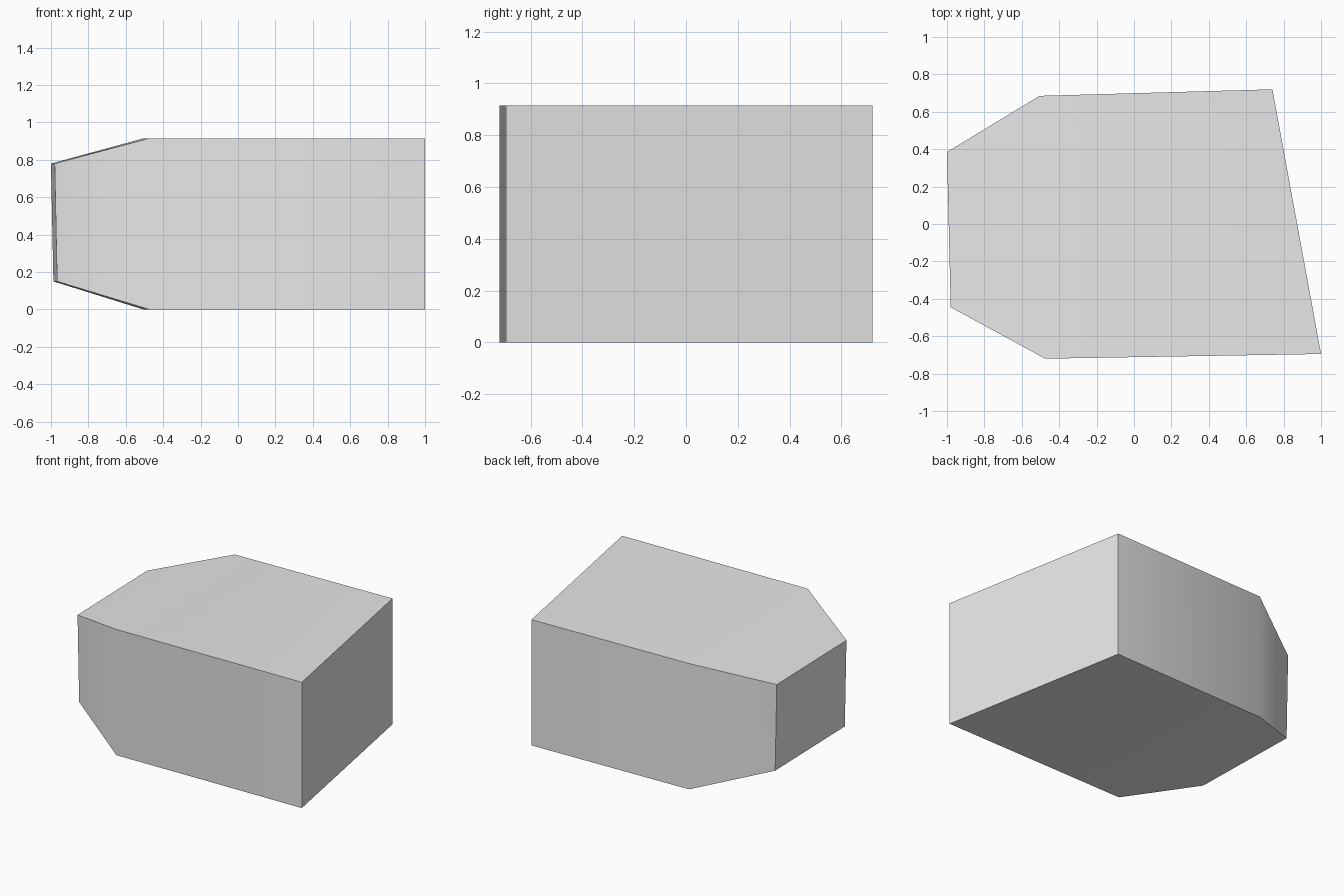
import bpy
import bmesh
import math

default = bpy.data.objects.get("Cube")
if default:
    bpy.data.objects.remove(default, do_unlink=True)

# Plain grey for the whole block
grey = bpy.data.materials.new("light_grey")
grey.use_nodes = True
colour = (0.8, 0.8, 0.8, 1)
grey.diffuse_color = colour
grey.node_tree.nodes["Principled BSDF"].inputs["Base Color"].default_value = colour

HEIGHT = 0.915
NOSE_LOW, NOSE_HIGH = 0.15, 0.78

bm = bmesh.new()


def ring(front, back, low, high, lean=0.0):
    """Upright four-sided cross-section between two plan points."""
    corners = ((front, low, lean), (back, low, lean), (back, high, 0), (front, high, 0))
    return [bm.verts.new((p[0] + dx, p[1], z)) for p, z, dx in corners]


# Cross-sections from the tapered nose to the slanted end
sections = [
    ring((-0.98, -0.445), (-1.0, 0.385), NOSE_LOW, NOSE_HIGH, lean=0.013),
    ring((-0.475, -0.72), (-0.505, 0.685), 0, HEIGHT),
    ring((1.0, -0.695), (0.74, 0.72), 0, HEIGHT),
]

# Skin between neighbouring sections, then cap both ends
for a, b in zip(sections, sections[1:]):
    for i in range(4):
        j = (i + 1) % 4
        bm.faces.new((a[i], a[j], b[j], b[i]))
bm.faces.new(sections[0])
bm.faces.new(sections[-1])
bmesh.ops.recalc_face_normals(bm, faces=bm.faces)

mesh = bpy.data.meshes.new("tapered_block")
bm.to_mesh(mesh)
bm.free()
mesh.materials.append(grey)
block = bpy.data.objects.new("tapered_block", mesh)
bpy.context.collection.objects.link(block)

# Soft bends, crisp outer edges
bpy.ops.object.select_all(action='DESELECT')
block.select_set(True)
bpy.context.view_layer.objects.active = block
bpy.ops.object.shade_smooth_by_angle(angle=math.radians(40))
